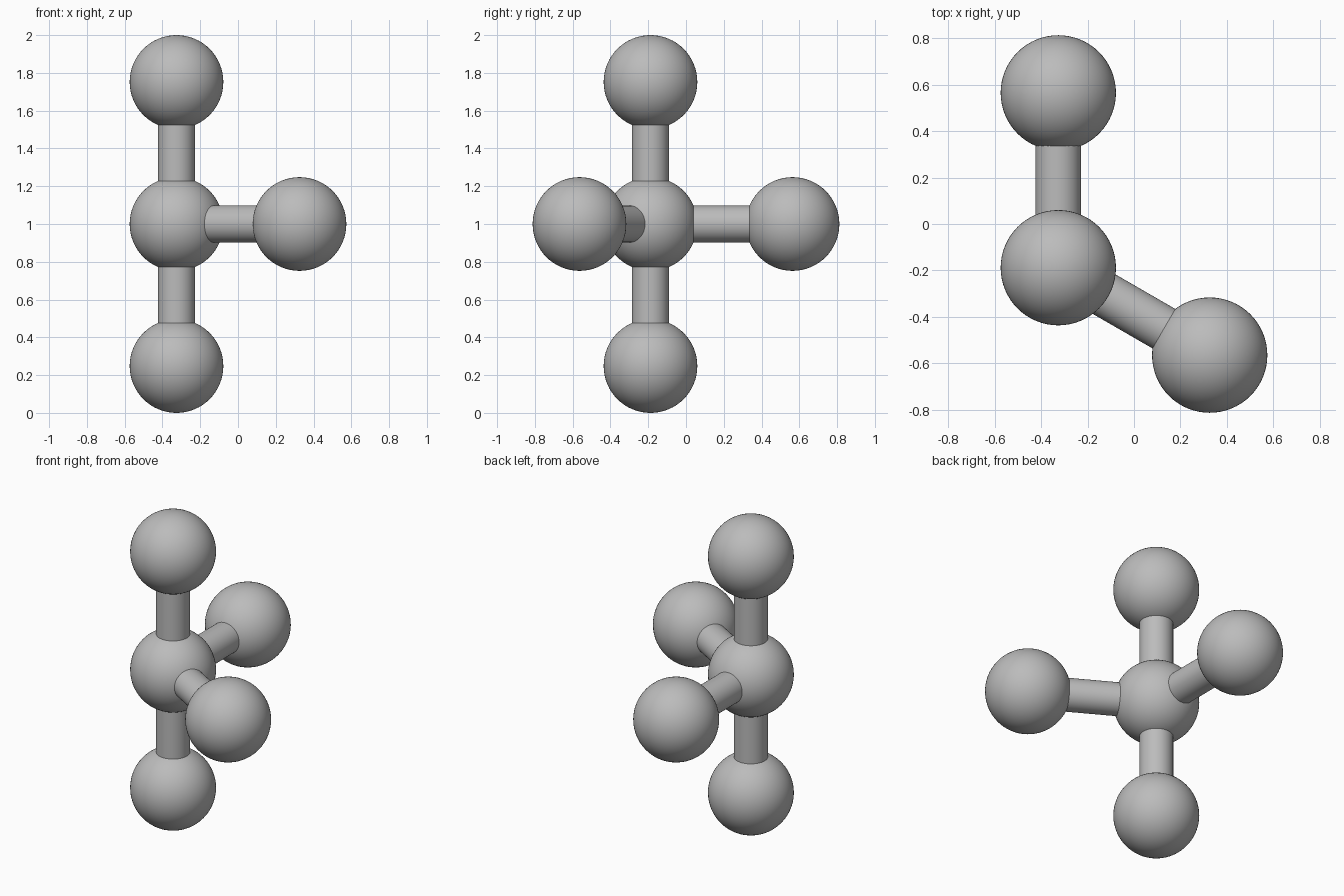
import bpy
from math import radians, sin, cos
from mathutils import Vector

if "Cube" in bpy.data.objects:
    bpy.data.objects.remove(bpy.data.objects["Cube"], do_unlink=True)

BOND = 0.752          # centre-to-centre distance
BALL_R = 0.248
ROD_R = 0.098
CENTRE = Vector((-BOND * cos(radians(30)) / 2, -BOND / 4, 1.0))

grey = bpy.data.materials.new("mid_grey")
grey.use_nodes = True
grey.diffuse_color = (0.5, 0.5, 0.5, 1)
grey.node_tree.nodes["Principled BSDF"].inputs["Base Color"].default_value = (0.5, 0.5, 0.5, 1)


def finish(name):
    obj = bpy.context.object
    obj.name = name
    obj.data.materials.append(grey)
    bpy.ops.object.shade_smooth_by_angle(angle=radians(40))


def ball(name, location):
    bpy.ops.mesh.primitive_uv_sphere_add(segments=64, ring_count=32, radius=BALL_R, location=location)
    finish(name)


def rod(name, start, end):
    axis = end - start
    bpy.ops.mesh.primitive_cylinder_add(vertices=48, radius=ROD_R, depth=axis.length,
                                        location=(start + end) / 2,
                                        rotation=axis.to_track_quat("Z", "Y").to_euler())
    finish(name)


# Central ball with four bonded outer balls
ball("centre_ball", CENTRE)
directions = {
    "top": Vector((0, 0, 1)),
    "bottom": Vector((0, 0, -1)),
    "back": Vector((0, 1, 0)),
    "front_left": Vector((cos(radians(-30)), sin(radians(-30)), 0)),
}
for side, direction in directions.items():
    tip = CENTRE + direction * BOND
    ball(side + "_ball", tip)
    rod(side + "_rod", CENTRE, tip)
